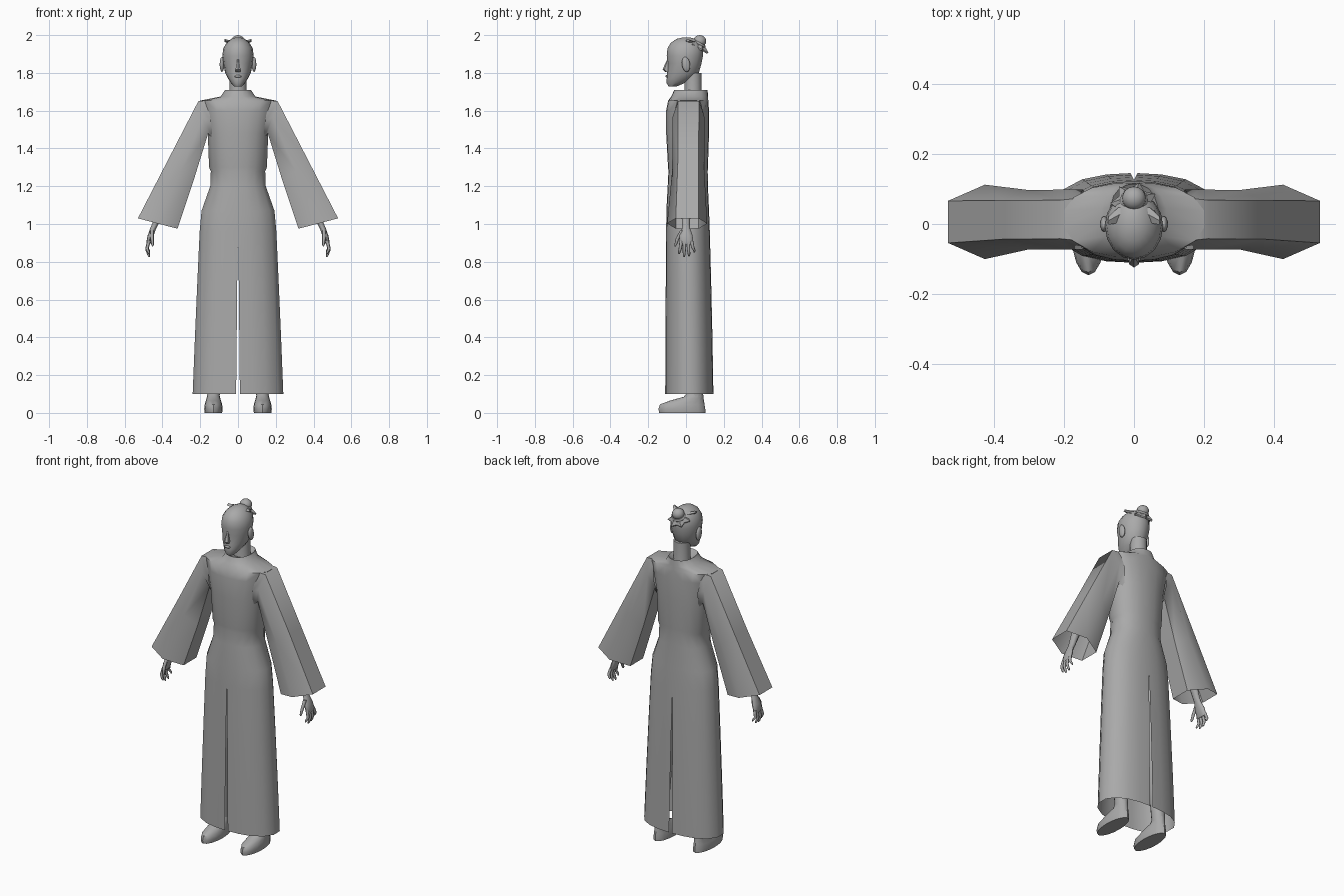
import bpy, bmesh, math
from mathutils import Vector, Matrix

cube = bpy.data.objects.get("Cube")
if cube:
    bpy.data.objects.remove(cube, do_unlink=True)

GREY = (0.4, 0.4, 0.4, 1)
grey = bpy.data.materials.new("plain grey")
grey.use_nodes = True
grey.diffuse_color = GREY
grey.node_tree.nodes["Principled BSDF"].inputs["Base Color"].default_value = GREY


def finish(name, bm, mirror=False, sharp=50):
    """Turn a bmesh into a smooth shaded object, mirrored across x if asked."""
    bmesh.ops.recalc_face_normals(bm, faces=bm.faces)
    mesh = bpy.data.meshes.new(name)
    bm.to_mesh(mesh)
    bm.free()
    mesh.materials.append(grey)
    ob = bpy.data.objects.new(name, mesh)
    bpy.context.collection.objects.link(ob)
    bpy.ops.object.select_all(action="DESELECT")
    ob.select_set(True)
    bpy.context.view_layer.objects.active = ob
    bpy.ops.object.shade_smooth_by_angle(angle=math.radians(sharp))
    if mirror:
        ob.modifiers.new("Mirror", "MIRROR")
    return ob


def loft(name, rings, closed=True, caps=True, mirror=False, sharp=50):
    """Skin a list of rings that have equal point counts."""
    bm = bmesh.new()
    rows = [[bm.verts.new(p) for p in ring] for ring in rings]
    n = len(rows[0])
    for a, b in zip(rows, rows[1:]):
        for i in range(n if closed else n - 1):
            j = (i + 1) % n
            bm.faces.new((a[i], a[j], b[j], b[i]))
    if closed and caps:
        bm.faces.new(rows[0])
        bm.faces.new(rows[-1])
    return finish(name, bm, mirror, sharp)


def oval(x, y, z, rx, ry, n=12):
    """Horizontal oval ring."""
    steps = [math.tau * i / n for i in range(n)]
    return [(x + rx * math.sin(a), y - ry * math.cos(a), z) for a in steps]


def ball(name, centre, size, mirror=False, turn=0):
    bm = bmesh.new()
    bmesh.ops.create_uvsphere(bm, u_segments=16, v_segments=10, radius=1)
    bm.transform(Matrix.Translation(centre) @ Matrix.Rotation(turn, 4, "X")
                 @ Matrix.Diagonal((*size, 1)))
    return finish(name, bm, mirror)


# Robe: half outline from front centre round the side to back centre
outline = [(0, -1), (.3, -.97), (.6, -.85), (.87, -.56), (1, -.2),
           (1, .25), (.85, .62), (.6, .86), (.3, .97), (0, 1)]


def half_ring(z, width, front, back, gap=0):
    mid, half = (front + back) / 2, (back - front) / 2
    return [(gap + (width - gap) * u, mid + half * v, z) for u, v in outline]


robe = [(.10, .24, -.11, .145, .01), (.40, .228, -.109, .14, .007),
        (.70, .215, -.107, .133, .004), (.96, .203, -.105, .126),
        (1.07, .193, -.104, .122), (1.20, .147, -.097, .116),
        (1.28, .144, -.093, .115), (1.30, .153, -.095, .116),
        (1.48, .160, -.105, .122), (1.60, .188, -.105, .122),
        (1.653, .20, -.095, .118), (1.675, .092, -.078, .117),
        (1.71, .068, -.062, .114), (1.69, .045, -.01, .085)]
loft("robe", [half_ring(*r) for r in robe], closed=False, mirror=True)


# Wide sleeves: six sided rings between an upper and a lower point
def sleeve_ring(top, low, y, deep, edge):
    top, low = Vector((top[0], y, top[1])), Vector((low[0], y, low[1]))
    mid = (top + low) / 2
    side = Vector((0, 1, 0))
    return [top - side * edge, top + side * edge, mid + side * deep,
            low + side * edge, low - side * edge, mid - side * deep]


sleeve = [((.16, 1.655), (.13, 1.44), .013, .085, .06),
          ((.21, 1.65), (.158, 1.48), .013, .085, .055),
          ((.37, 1.34), (.235, 1.23), .012, .085, .055),
          ((.53, 1.03), (.32, .975), .006, .106, .06)]
loft("sleeves", [sleeve_ring(*s) for s in sleeve], caps=False, mirror=True, sharp=65)

# Legs and shoes
loft("legs", [oval(.13, .05, .07, .032, .04), oval(.125, .03, .5, .05, .055),
              oval(.105, .01, .97, .075, .07)], mirror=True)
shoe = [(.0, -.02, .046, .122), (.02, -.022, .049, .124), (.045, -.02, .046, .118),
        (.065, .005, .040, .090), (.085, .04, .034, .052), (.11, .05, .03, .04)]
loft("shoes", [oval(.13, y, z, rx, ry, 16) for z, y, rx, ry in shoe], mirror=True)

# Neck and head
loft("neck", [oval(0, .037, z, r, r) for z, r in ((1.64, .055), (1.7, .046), (1.8, .046))])
head = [(1.728, .020, -.092, -.05), (1.745, .036, -.102, -.01), (1.77, .053, -.102, .04),
        (1.80, .068, -.1, .068), (1.85, .078, -.096, .082), (1.89, .083, -.102, .09),
        (1.93, .078, -.098, .09), (1.96, .06, -.08, .075), (1.98, .036, -.05, .05),
        (1.988, .012, -.015, .02)]
loft("head", [oval(0, (f + b) / 2, z, w, (b - f) / 2, 16) for z, w, f, b in head])

# Nose, lips and ears
loft("nose", [oval(0, -.098, 1.805, .014, .012, 6), oval(0, -.105, 1.818, .016, .019, 6),
              oval(0, -.098, 1.85, .008, .012, 6), oval(0, -.094, 1.875, .006, .004, 6)])
ball("lips", (0, -.1, 1.782), (.019, .008, .007))
ball("ears", (.085, .0, 1.845), (.012, .022, .04), mirror=True, turn=.15)

# Hair ornament: a tilted petal disc, a band, a bun and two bow ends
tilt = Matrix.Translation((0, .058, 1.935)) @ Matrix.Rotation(-.5, 4, "X")


def petal_ring(scale, z, n=14):
    ring = []
    for i in range(n):
        r = scale * (.068 if i % 2 else .048)
        a = math.tau * i / n
        ring.append(tilt @ Vector((r * math.cos(a), r * math.sin(a), z)))
    return ring


loft("petal_disc", [petal_ring(.3, .024), petal_ring(.65, .02), petal_ring(1, .004),
                    petal_ring(.95, -.004), petal_ring(.3, .005)], sharp=25)
loft("bun_band", [[tilt @ Vector(p) for p in oval(0, 0, z, r, r, 16)]
                  for z, r in ((.01, .036), (.02, .04), (.03, .034))])
ball("hair_bun", (0, .073, 1.968), (.034, .034, .032))
loft("bow_ends", [[Vector((x, y + s * w, z + h)) for s, h in ((-1, 0), (0, .008), (1, 0), (0, -.008))]
                  for x, y, z, w in ((.01, .04, 1.96, .012), (.045, .025, 1.965, .022),
                                     (.072, .01, 1.972, .012))], mirror=True, sharp=25)

# Forearms and palms
arm = [(.37, 0, 1.2, .032, .032), (.438, 0, 1.0, .017, .021), (.45, 0, .975, .016, .022),
       (.462, 0, .94, .016, .035), (.472, .002, .905, .013, .036), (.474, .004, .892, .008, .032)]
loft("forearms_and_palms", [oval(*r) for r in arm], mirror=True)

# Fingers: base y, tip y and tip height
fingers = {"index": (-.025, -.036, .84), "middle": (-.008, -.01, .825),
           "ring": (.011, .016, .829), "little": (.029, .044, .85)}
for label, (base, tip, low) in fingers.items():
    mid = (base + tip) / 2
    loft(label + "_fingers", [oval(.472, base, .91, .009, .0095, 8),
                              oval(.482, mid, (.9 + low) / 2, .008, .0085, 8),
                              oval(.473, tip, low + .01, .007, .007, 8),
                              oval(.469, tip, low, .003, .003, 8)], mirror=True)
loft("thumbs", [oval(.455, -.02, .965, .01, .012, 8), oval(.455, -.044, .925, .009, .01, 8),
                oval(.452, -.055, .89, .007, .007, 8), oval(.452, -.057, .882, .003, .003, 8)],
     mirror=True)
